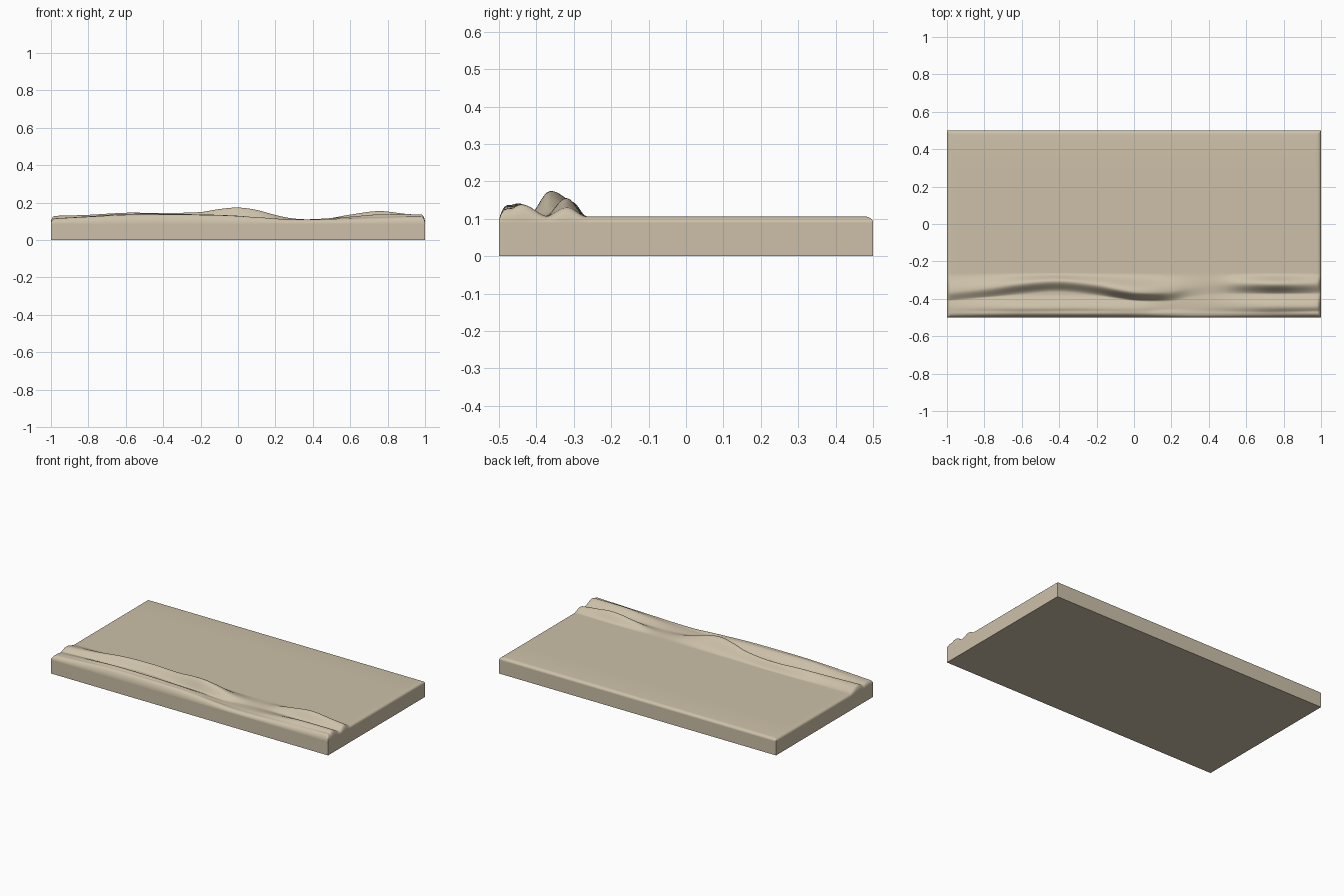
import bpy, bmesh, math

if "Cube" in bpy.data.objects:
    bpy.data.objects.remove(bpy.data.objects["Cube"])

stone = bpy.data.materials.new("pale sandstone")
stone.diffuse_color = (0.61, 0.53, 0.395, 1)
stone.use_nodes = True
stone.node_tree.nodes["Principled BSDF"].inputs["Base Color"].default_value = stone.diffuse_color

BASE, FLAT, EDGE = 0.09, 0.106, 0.022

# control points along x: (x, crest y, crest height)
BACK_RIDGE = [(-1, -.365, .129), (-.8, -.345, .135), (-.6, -.318, .146), (-.4, -.305, .145),
              (-.2, -.325, .15), (-.1, -.345, .166), (0, -.362, .174), (.1, -.365, .161),
              (.2, -.36, .134), (.3, -.34, .115), (.45, -.32, .112), (.6, -.318, .136),
              (.75, -.32, .155), (.88, -.32, .142), (1, -.318, .127)]
FRONT_RIDGE = [(-1, -.455, .115), (-.8, -.45, .127), (-.6, -.45, .14), (-.3, -.45, .139),
               (0, -.455, .13), (.2, -.45, .11), (.4, -.44, .112), (.6, -.44, .125),
               (.75, -.44, .137), (1, -.44, .138)]
FRONT_LIP = [(-1, -.478, .114), (-.6, -.478, .133), (-.2, -.478, .134), (.1, -.478, .122),
             (.3, -.478, .11), (.6, -.478, .116), (1, -.478, .128)]


def sample(pts, x):
    """Smooth (Catmull-Rom) interpolation of the crest line."""
    i = max(k for k in range(len(pts) - 1) if pts[k][0] <= x + 1e-9)
    a, b = pts[i], pts[i + 1]
    p, n = pts[max(i - 1, 0)], pts[min(i + 2, len(pts) - 1)]
    t = (x - a[0]) / (b[0] - a[0])
    out = []
    for c in (1, 2):
        m0 = (b[c] - p[c]) / (b[0] - p[0]) * (b[0] - a[0])
        m1 = (n[c] - a[c]) / (n[0] - a[0]) * (b[0] - a[0])
        out.append((2*t**3 - 3*t*t + 1) * a[c] + (t**3 - 2*t*t + t) * m0
                   + (3*t*t - 2*t**3) * b[c] + (t**3 - t*t) * m1)
    return out


def bump(d, front, back):
    u = min(1, abs(d) / (front if d < 0 else back))
    return 0.5 + 0.5 * math.cos(math.pi * u)


def height(x, y):
    h = FLAT
    if y < -0.25:
        yb, zb = sample(BACK_RIDGE, x)
        yf, zf = sample(FRONT_RIDGE, x)
        yl, zl = sample(FRONT_LIP, x)
        hb = (zb - FLAT) * bump(y - yb, 0.06, -0.263 - yb)
        hf = (zf - FLAT) * bump(y - yf, 0.06, 0.075)
        hl = (zl - FLAT) * bump(y - yl, 0.05, 0.035)
        # soft maximum so the folds merge
        h += sum(max(v, 0) ** 4 for v in (hb, hf, hl)) ** 0.25
    d = min(1, min(1 - abs(x), 0.5 - abs(y)) / EDGE)
    return BASE + (h - BASE) * math.sqrt(max(0, 1 - (1 - d) ** 2))


# sculpted top: fine rows over the folds and rims, coarse on the flat
rim = [0, .001, .003, .006, .010, .015, EDGE]
xs = [-1 + r for r in rim] + [-.96 + 1.92 * i / 120 for i in range(121)] + [1 - r for r in rim[::-1]]
ys = [-.5 + r for r in rim] + [-.472 + .222 * i / 60 for i in range(61)] \
    + [-.1, .1, .3] + [.5 - r for r in rim[::-1]]
bm = bmesh.new()
grid = [[bm.verts.new((x, y, height(x, y))) for x in xs] for y in ys]
for r0, r1 in zip(grid, grid[1:]):
    for i in range(len(xs) - 1):
        bm.faces.new((r0[i], r0[i + 1], r1[i + 1], r1[i]))
for f in bm.faces:
    f.smooth = True
me = bpy.data.meshes.new("folded_top")
bm.to_mesh(me)
bm.free()
top = bpy.data.objects.new("folded_top", me)
bpy.context.collection.objects.link(top)
me.materials.append(stone)

# slab underneath, open where the top sits
bpy.ops.mesh.primitive_cube_add(size=1, location=(0, 0, BASE / 2))
slab = bpy.context.object
slab.name = "slab"
slab.scale = (2, 1, BASE)
bm = bmesh.new()
bm.from_mesh(slab.data)
bmesh.ops.delete(bm, geom=[f for f in bm.faces if f.normal.z > 0.5], context='FACES_ONLY')
bm.to_mesh(slab.data)
bm.free()
slab.data.materials.append(stone)
